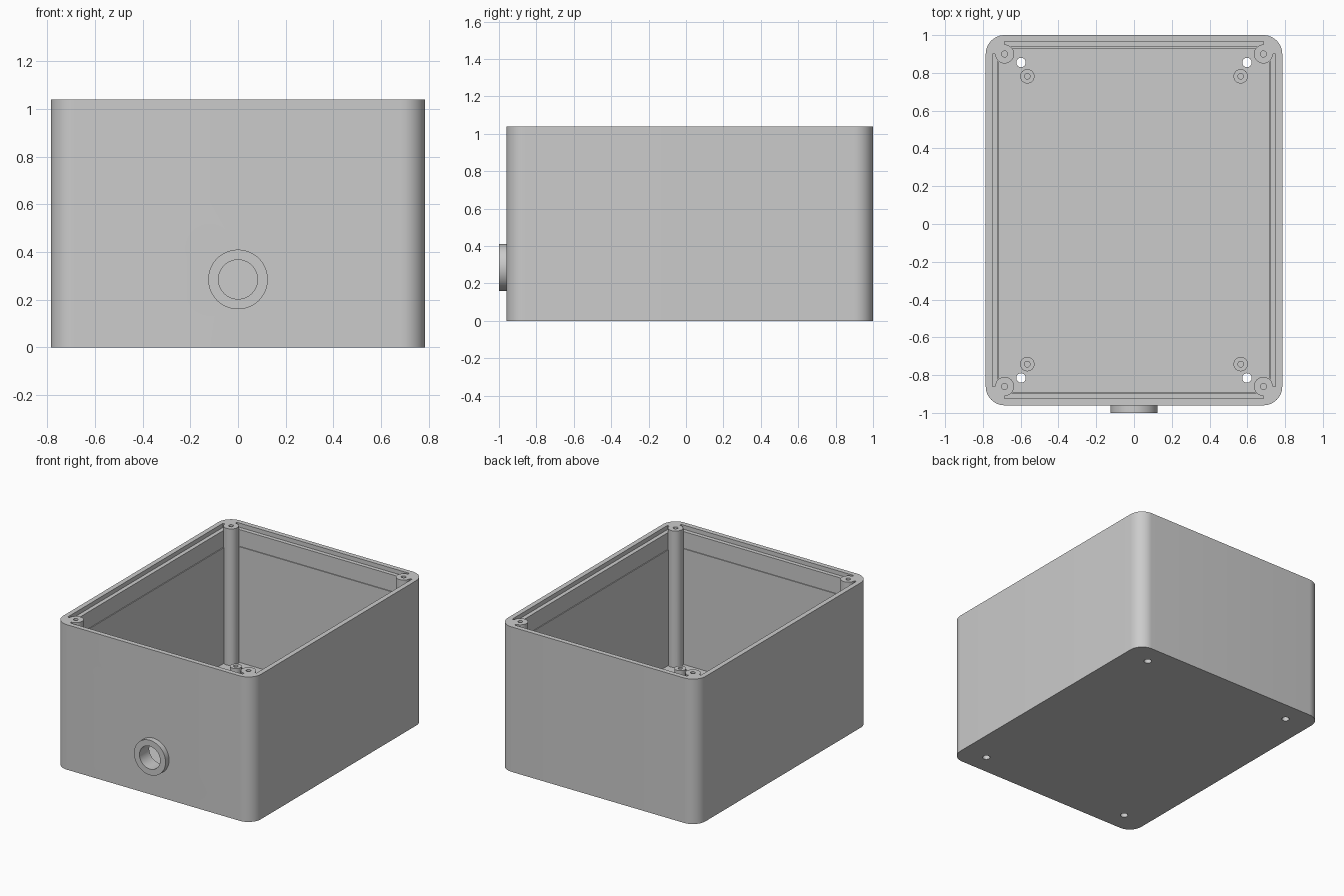
import bpy, bmesh, math
from mathutils import Matrix, Vector

if "Cube" in bpy.data.objects:
    bpy.data.objects.remove(bpy.data.objects["Cube"])

# Main dimensions
HALF_X, HALF_Y, MID_Y, HEIGHT = 0.785, 0.98, 0.02, 1.04
CORNER, FLOOR, WALL = 0.1, 0.06, 0.07
PORT_Z = 0.285

plastic = bpy.data.materials.new("grey plastic")
plastic.use_nodes = True
GREY = (0.6, 0.6, 0.6, 1)
plastic.diffuse_color = GREY
plastic.node_tree.nodes["Principled BSDF"].inputs["Base Color"].default_value = GREY


def add_box(bm, hx, hy, z0, z1):
    m = Matrix.LocRotScale(Vector((0, MID_Y, (z0 + z1) / 2)), None, Vector((2 * hx, 2 * hy, z1 - z0)))
    return bmesh.ops.create_cube(bm, size=1, matrix=m)["verts"]


def add_rod(bm, x, y, r, z0, z1, sides=32):
    m = Matrix.Translation((x, y, (z0 + z1) / 2))
    bmesh.ops.create_cone(bm, cap_ends=True, segments=sides, radius1=r, radius2=r, depth=z1 - z0, matrix=m)


def add_front_rod(bm, r, y0, y1):
    m = Matrix.Translation((0, (y0 + y1) / 2, PORT_Z)) @ Matrix.Rotation(math.pi / 2, 4, "X")
    bmesh.ops.create_cone(bm, cap_ends=True, segments=64, radius1=r, radius2=r, depth=y1 - y0, matrix=m)


def four(dx, dy):
    return [(sx * dx, MID_Y + sy * dy) for sx in (-1, 1) for sy in (-1, 1)]


def finish(bm, name):
    mesh = bpy.data.meshes.new(name)
    bm.to_mesh(mesh)
    bm.free()
    mesh.materials.append(plastic)
    obj = bpy.data.objects.new(name, mesh)
    bpy.context.collection.objects.link(obj)
    return obj


def combine(target, tool, operation):
    tool.hide_render = True
    mod = target.modifiers.new(tool.name, "BOOLEAN")
    mod.operation, mod.solver, mod.object = operation, "EXACT", tool
    bpy.context.view_layer.objects.active = target
    bpy.ops.object.modifier_apply(modifier=mod.name)
    bpy.data.objects.remove(tool)


POSTS = four(HALF_X - CORNER, HALF_Y - CORNER)
STANDOFFS = four(0.565, 0.762)
DRAINS = four(0.598, 0.835)

# Outer body with rounded vertical corners
bm = bmesh.new()
add_box(bm, HALF_X, HALF_Y, 0, HEIGHT)
uprights = [e for e in bm.edges if abs(e.verts[0].co.z - e.verts[1].co.z) > 0.5]
bmesh.ops.bevel(bm, geom=uprights, offset=CORNER, segments=12, profile=0.5, affect="EDGES")
body = finish(bm, "enclosure_body")

# Main cavity, slightly wider in the upper part
for name, wall, z0 in (("cavity", WALL, FLOOR), ("upper_cavity", WALL - 0.006, 0.89)):
    bm = bmesh.new()
    add_box(bm, HALF_X - wall, HALF_Y - wall, z0, HEIGHT + 0.1)
    combine(body, finish(bm, name), "DIFFERENCE")

# Lid ledge along the four sides, stopping at the corner posts
for name, inset_x, inset_y in (("side_ledge", 0.035, CORNER), ("end_ledge", CORNER, 0.035)):
    bm = bmesh.new()
    add_box(bm, HALF_X - inset_x, HALF_Y - inset_y, HEIGHT - 0.03, HEIGHT + 0.1)
    combine(body, finish(bm, name), "DIFFERENCE")

# Corner screw posts, floor standoffs and the front port collar
bm = bmesh.new()
for x, y in POSTS:
    add_rod(bm, x, y, 0.05, FLOOR / 2, HEIGHT)
for x, y in STANDOFFS:
    add_rod(bm, x, y, 0.038, FLOOR / 2, FLOOR + 0.05)
add_front_rod(bm, 0.125, -1.0, -0.93)
combine(body, finish(bm, "posts_and_collar"), "UNION")

# Screw holes, drain holes and the port bore
bm = bmesh.new()
for x, y in POSTS:
    add_rod(bm, x, y, 0.016, HEIGHT - 0.3, HEIGHT + 0.1, 20)
for x, y in STANDOFFS:
    add_rod(bm, x, y, 0.015, FLOOR, FLOOR + 0.1, 20)
for x, y in DRAINS:
    add_rod(bm, x, y, 0.025, -0.1, FLOOR + 0.1, 24)
add_front_rod(bm, 0.082, -1.1, -0.8)
combine(body, finish(bm, "holes"), "DIFFERENCE")

# Smooth the round surfaces and keep the edges sharp
bpy.ops.object.select_all(action="DESELECT")
body.select_set(True)
bpy.context.view_layer.objects.active = body
bpy.ops.object.shade_smooth_by_angle(angle=math.radians(30))
